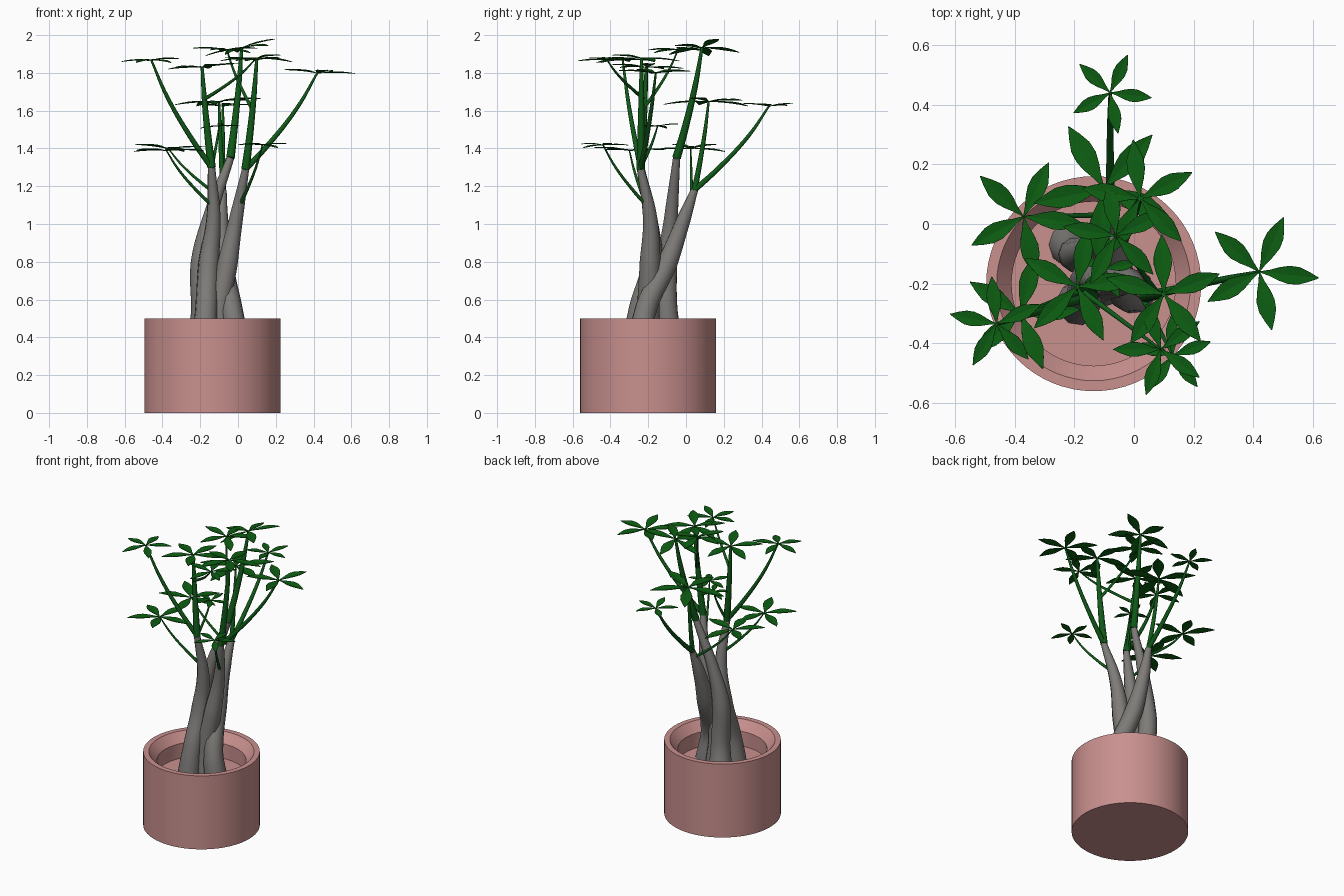
import bpy, bmesh, math, random
from mathutils import Vector, Matrix

random.seed(4)
if "Cube" in bpy.data.objects:
    bpy.data.objects.remove(bpy.data.objects["Cube"], do_unlink=True)


def material(name, rgb):
    m = bpy.data.materials.new(name)
    m.use_nodes = True
    m.diffuse_color = (*rgb, 1)
    m.node_tree.nodes["Principled BSDF"].inputs["Base Color"].default_value = (*rgb, 1)
    return m


PINK = material("pink clay", (.58, .28, .27))
BARK = material("grey bark", (.21, .2, .19))
LEAF = material("leaf green", (.004, .11, .006))
STEM = material("stem green", (.005, .1, .009))


def link(name, data, mat):
    data.materials.append(mat)
    ob = bpy.data.objects.new(name, data)
    bpy.context.collection.objects.link(ob)
    bpy.ops.object.select_all(action="DESELECT")
    ob.select_set(True)
    bpy.context.view_layer.objects.active = ob
    return ob


def mesh_object(name, bm, mat):
    mesh = bpy.data.meshes.new(name)
    bm.to_mesh(mesh)
    bm.free()
    return link(name, mesh, mat)


def tube(name, points, radii, mat):
    """Tapered round tube through the points."""
    curve = bpy.data.curves.new(name, "CURVE")
    curve.dimensions = "3D"
    curve.bevel_depth = 1
    curve.bevel_resolution = 3
    curve.resolution_u = 8
    curve.use_fill_caps = True
    spline = curve.splines.new("BEZIER")
    spline.bezier_points.add(len(points) - 1)
    for knot, point, radius in zip(spline.bezier_points, points, radii):
        knot.co = point
        knot.radius = radius
        knot.handle_left_type = knot.handle_right_type = "AUTO"
    link(name, curve, mat)
    bpy.ops.object.convert(target="MESH")
    bpy.ops.object.shade_smooth_by_angle(angle=math.radians(60))


def trunk(name, low, middle, high, top):
    """Trunk that flares at its root and thins towards its top."""
    heart = Vector((-.12, -.2))
    root = heart.lerp(Vector(low), 1.3)
    heights = (.33, .52, .79, 1.03)
    points = [(*xy, z) for xy, z in zip((root, low, middle, high), heights)]
    tube(name, points + [top], (.075, .06, .056, .038, .02), BARK)


def leaf_cluster(name, centre, length, phase, tilt):
    """Five pointed leaves around a stem tip, each folded along its midrib."""
    bm = bmesh.new()
    steps = 6
    for i in range(5):
        turn = (Matrix.Translation(centre) @ Matrix.Rotation(tilt, 4, "Y")
                @ Matrix.Rotation(math.radians(phase + 72 * i), 4, "Z")
                @ Matrix.Rotation(random.uniform(-.12, .12), 4, "Y"))
        rows = []
        for step in range(steps + 1):
            t = step / steps
            width = .005 + .15 * math.sin(math.pi * t ** 1.2) ** 1.2 if 0 < step < steps else .005
            arch = .08 * t * (1 - t)
            rows.append([bm.verts.new(turn @ (Vector((t, side * width, arch + abs(side) * width * .15)) * length))
                         for side in (-1, 0, 1)])
        for a, b in zip(rows, rows[1:]):
            for k in (0, 1):
                bm.faces.new((a[k], b[k], b[k + 1], a[k + 1]))
    leaves = mesh_object(name, bm, LEAF)
    leaves.modifiers.new("thickness", "SOLIDIFY").thickness = .003


def branch(name, start, tip, radius, phase, length=.2, tilt=0):
    """Branch that leans out, then turns up to a leaf cluster."""
    start, tip = Vector(start), Vector(tip)
    path = [start]
    for out, up in ((.3, .24), (.73, .65)):
        point = start.lerp(tip, out)
        point.z = start.z + (tip.z - start.z) * up
        path.append(point)
    tube(name + "_branch", path + [tip], [radius * f for f in (1, .85, .65, .35)], STEM)
    leaf_cluster(name + "_leaves", tip, length, phase, tilt)


# Pot: lathed profile with bevelled inner lip and recessed floor
bm = bmesh.new()
profile = [(0, 0), (.36, 0), (.36, .5), (.325, .5), (.275, .44), (.275, .34), (0, .34)]
verts = [bm.verts.new((r, 0, z)) for r, z in profile]
edges = [bm.edges.new(pair) for pair in zip(verts, verts[1:])]
bmesh.ops.spin(bm, geom=verts + edges, axis=(0, 0, 1), cent=(0, 0, 0),
               steps=64, angle=math.tau, use_duplicate=False)
bmesh.ops.remove_doubles(bm, verts=bm.verts, dist=.0001)
bmesh.ops.recalc_face_normals(bm, faces=bm.faces)
pot = mesh_object("pot", bm, PINK)
pot.location = (-.135, -.2, 0)
bpy.ops.object.shade_smooth_by_angle(angle=math.radians(30))

# Twisting trunks, named by where they top out
LEFT = (-.14, -.24, 1.3)
BACK = (-.08, .045, 1.18)
RIGHT = (.04, -.24, 1.29)
CENTRE = (-.04, -.05, 1.35)
trunk("left_trunk", (-.17, -.25), (-.155, -.18), (-.13, -.19), LEFT)
trunk("back_trunk", (-.03, -.22), (-.08, -.1), (-.09, -.01), BACK)
trunk("right_trunk", (-.1, -.2), (-.055, -.19), (-.01, -.19), RIGHT)
trunk("centre_trunk", (-.19, -.1), (-.195, -.1), (-.15, -.08), CENTRE)

# Branches rising from the trunk tops
THIN, MEDIUM, THICK = .01, .016, .023
branch("back", BACK, (-.08, .44, 1.625), MEDIUM, -7, .14)
branch("inner_back", BACK, (-.1, .12, 1.65), MEDIUM, 48, .24)
branch("right", RIGHT, (.42, -.16, 1.8), MEDIUM, -6)
branch("tall_right", RIGHT, (.1, -.235, 1.88), THICK, 20)
branch("left", LEFT, (-.46, -.335, 1.87), MEDIUM, 24, .16)
branch("inner_left", LEFT, (-.19, -.21, 1.83), THICK, 8)
branch("small_inner", LEFT, (-.1, -.15, 1.52), THIN, 10, .11)
branch("top", CENTRE, (.02, .085, 1.935), THICK, 26, tilt=-.2)

# Thin side shoots from trunk sides and from other branches
branch("low_left", (-.14, -.21, 1.1), (-.38, -.3, 1.39), THIN, 4)
branch("back_left", (-.09, .03, 1.14), (-.37, .025, 1.4), THIN, -7)
branch("low_front", (.01, -.21, 1.1), (.13, -.44, 1.42), THIN, 20, .135)
branch("front", (-.18, -.22, 1.66), (.09, -.42, 1.87), THIN, 36, .16)
branch("top_left", (.08, -.235, 1.6), (-.06, -.04, 1.925), THIN, 26, .18)
